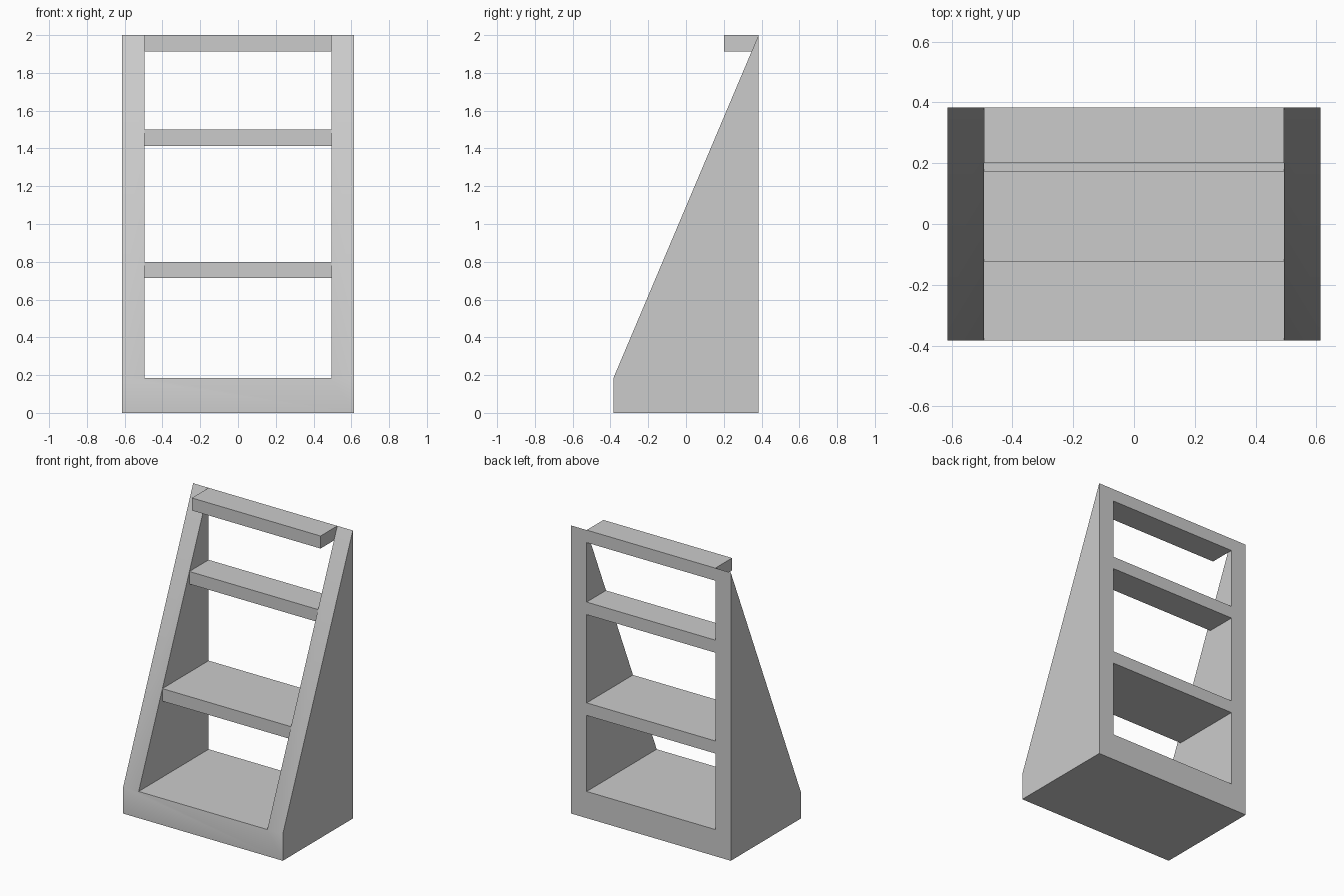
import bpy
import bmesh
import math

cube = bpy.data.objects.get("Cube")
if cube:
    bpy.data.objects.remove(cube, do_unlink=True)

OUTER, INNER = 0.613, 0.494    # half widths of the frame and its opening
DEPTH = 0.384                  # half depth
HEIGHT, KNEE = 2.0, 0.185      # total height, top of the plinth
THICK = 0.087                  # shelf thickness

grey = bpy.data.materials.new("light grey")
grey.use_nodes = True
colour = (0.6, 0.6, 0.6, 1)
grey.diffuse_color = colour
grey.node_tree.nodes["Principled BSDF"].inputs["Base Color"].default_value = colour


def finish(name, bm):
    bmesh.ops.remove_doubles(bm, verts=bm.verts, dist=0.0001)
    bmesh.ops.recalc_face_normals(bm, faces=bm.faces)
    mesh = bpy.data.meshes.new(name)
    bm.to_mesh(mesh)
    bm.free()
    mesh.materials.append(grey)
    obj = bpy.data.objects.new(name, mesh)
    bpy.context.collection.objects.link(obj)
    return obj


def slope_y(z):
    """Front edge of the side panels at height z."""
    return -DEPTH + 2 * DEPTH * (z - KNEE) / (HEIGHT - KNEE)


# Frame: plinth and two tapering side panels in one shell
bm = bmesh.new()


def face(*points):
    bm.faces.new([bm.verts.new(p) for p in points])


F, B = -DEPTH, DEPTH
face((-OUTER, F, 0), (OUTER, F, 0), (OUTER, B, 0), (-OUTER, B, 0))
face((-INNER, F, KNEE), (INNER, F, KNEE), (INNER, B, KNEE), (-INNER, B, KNEE))
face((-OUTER, F, 0), (OUTER, F, 0), (OUTER, F, KNEE),
     (INNER, F, KNEE), (-INNER, F, KNEE), (-OUTER, F, KNEE))
face((-OUTER, B, 0), (OUTER, B, 0), (OUTER, B, HEIGHT), (INNER, B, HEIGHT),
     (INNER, B, KNEE), (-INNER, B, KNEE), (-INNER, B, HEIGHT), (-OUTER, B, HEIGHT))
for s in (-1, 1):
    o, i = s * OUTER, s * INNER
    face((o, F, 0), (o, B, 0), (o, B, HEIGHT), (o, F, KNEE))
    face((i, F, KNEE), (i, B, KNEE), (i, B, HEIGHT))
    face((o, F, KNEE), (i, F, KNEE), (i, B, HEIGHT), (o, B, HEIGHT))
frame = finish("frame", bm)

# The shallow bend between plinth front and sloping edges is shaded smooth
bpy.ops.object.select_all(action="DESELECT")
frame.select_set(True)
bpy.context.view_layer.objects.active = frame
bpy.ops.object.shade_smooth_by_angle(angle=math.radians(30))

# Shelves between the side panels
for name, top, front in (("lower_shelf", 0.8, slope_y(0.8)),
                         ("middle_shelf", 1.5, slope_y(1.5)),
                         ("top_shelf", HEIGHT, 0.2)):
    bm = bmesh.new()
    bmesh.ops.create_cube(bm, size=1)
    bmesh.ops.scale(bm, vec=(2 * INNER, DEPTH - front, THICK), verts=bm.verts)
    bmesh.ops.translate(bm, vec=(0, (DEPTH + front) / 2, top - THICK / 2), verts=bm.verts)
    finish(name, bm)
